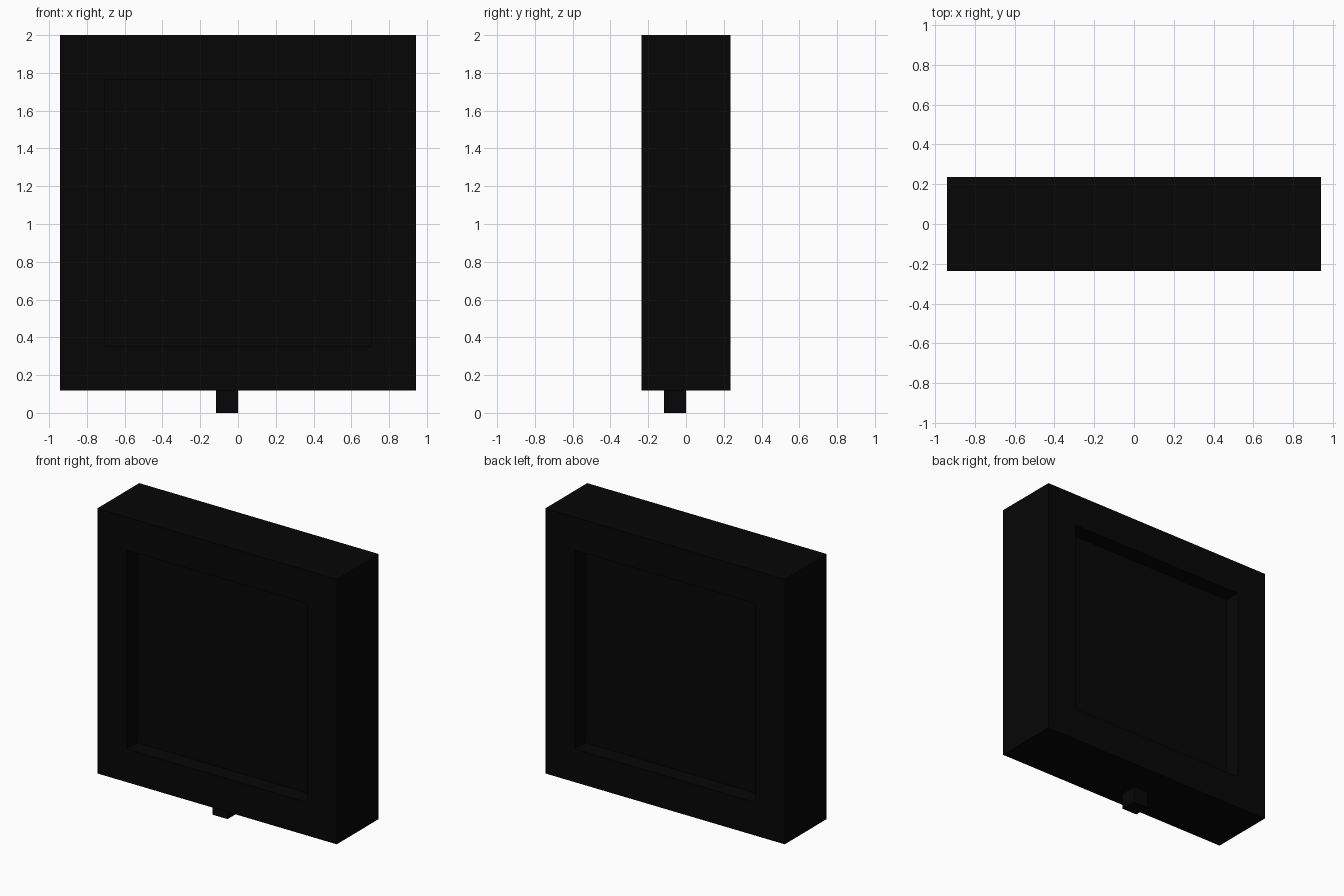
import bpy
import bmesh
from mathutils import Matrix, Vector

cube = bpy.data.objects.get("Cube")
if cube:
    bpy.data.objects.remove(cube, do_unlink=True)

U = 2 / 17  # one module: the model is 17 modules tall

black = bpy.data.materials.new("near_black")
black.use_nodes = True
colour = (0.0018, 0.0018, 0.0018, 1)
black.diffuse_color = colour
black.node_tree.nodes["Principled BSDF"].inputs["Base Color"].default_value = colour


def box(bm, size, centre):
    """Add a box, sized and placed in modules."""
    matrix = Matrix.Translation(Vector(centre) * U) @ Matrix.Diagonal((*(Vector(size) * U), 1))
    bmesh.ops.create_cube(bm, size=1, matrix=matrix)


def finish(bm, name):
    bm.normal_update()
    mesh = bpy.data.meshes.new(name)
    bm.to_mesh(mesh)
    bm.free()
    mesh.materials.append(black)
    bpy.context.collection.objects.link(bpy.data.objects.new(name, mesh))


# Square frame with a recessed panel on the front and the back
bm = bmesh.new()
box(bm, (16, 4, 16), (0, 0, 9))
bm.normal_update()
for panel in [f for f in bm.faces if abs(f.normal.y) > 0.9]:
    inward = -panel.normal.copy() * U
    bmesh.ops.inset_individual(bm, faces=[panel], thickness=2 * U, use_even_offset=True)
    # A second zero-width ring becomes the straight recess walls
    bmesh.ops.inset_individual(bm, faces=[panel], thickness=0)
    bmesh.ops.translate(bm, verts=panel.verts, vec=inward)
finish(bm, "recessed_frame")

# Small square peg under the frame, set off-centre
bm = bmesh.new()
box(bm, (1, 1, 1), (-0.5, -0.5, 0.5))
finish(bm, "bottom_peg")
